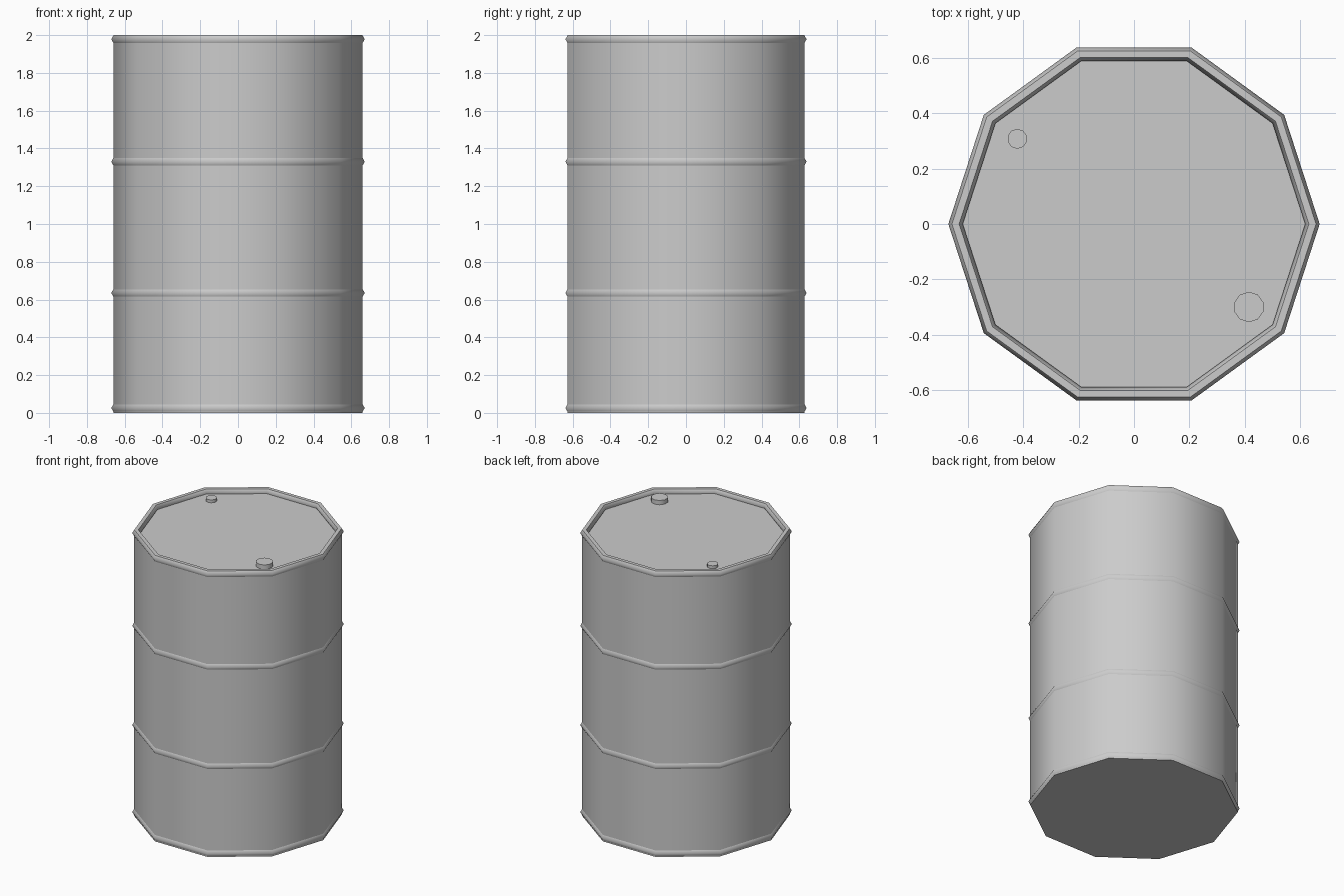
import bpy
import math

SIDES = 10

default_cube = bpy.data.objects.get("Cube")
if default_cube:
    bpy.data.objects.remove(default_cube, do_unlink=True)

grey = bpy.data.materials.new("grey_metal")
grey.use_nodes = True
colour = (0.6, 0.6, 0.6, 1)
grey.diffuse_color = colour
grey.node_tree.nodes["Principled BSDF"].inputs["Base Color"].default_value = colour


def finish(name):
    """Name the new part, colour it and smooth its gentle edges."""
    part = bpy.context.object
    part.name = name
    part.data.materials.append(grey)
    bpy.ops.object.shade_smooth_by_angle(angle=math.radians(61))
    return part


def cylinder(name, radius, bottom, top, x=0, y=0, turn=0):
    bpy.ops.mesh.primitive_cylinder_add(
        vertices=SIDES, radius=radius, depth=top - bottom,
        location=(x, y, (bottom + top) / 2), rotation=(0, 0, turn))
    return finish(name)


def hoop(name, z):
    bpy.ops.mesh.primitive_torus_add(
        major_segments=SIDES, minor_segments=6,
        major_radius=0.645, minor_radius=0.026, location=(0, 0, z))
    return finish(name)


# Drum body; its first corner points along +x
cylinder("drum_body", 0.66, 0, 1.97, turn=math.pi / 2)

# Rolled rims and the two middle ribs
for name, z in (("bottom_rim", 0.026), ("lower_rib", 0.635),
                ("upper_rib", 1.33), ("top_rim", 1.978)):
    hoop(name, z)

# Filler caps on the lid
cylinder("large_cap", 0.055, 1.96, 2.0, 0.415, -0.3)
cylinder("small_cap", 0.036, 1.96, 1.99, -0.422, 0.308)
